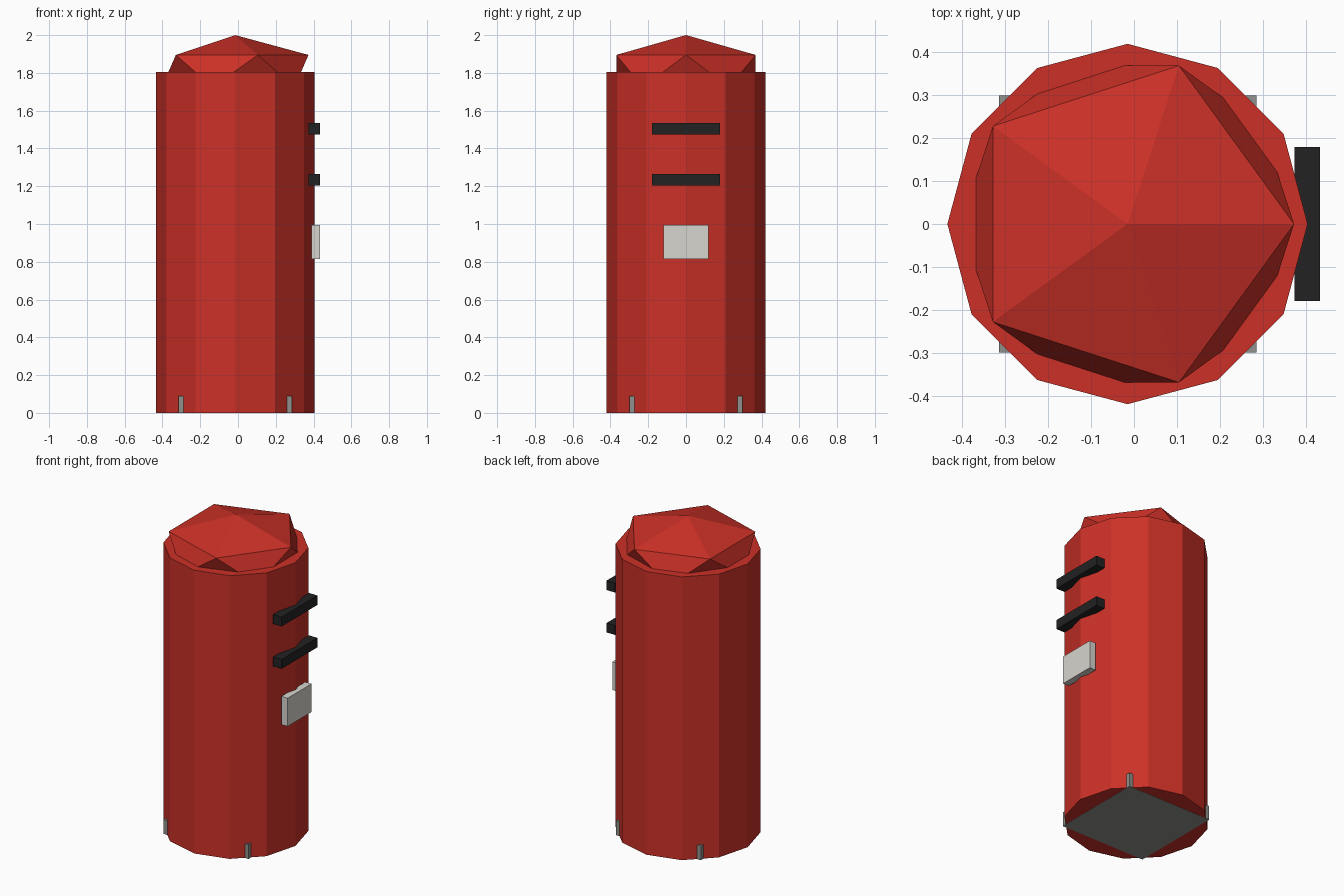
import bpy
from mathutils import Matrix

if "Cube" in bpy.data.objects:
    bpy.data.objects.remove(bpy.data.objects["Cube"])

AXIS_X = -0.015  # the body axis, offset to balance the protruding bars


def material(name, rgb):
    mat = bpy.data.materials.new(name)
    mat.use_nodes = True
    color = (*rgb, 1)
    mat.diffuse_color = color
    mat.node_tree.nodes["Principled BSDF"].inputs["Base Color"].default_value = color
    return mat


red = material("red paint", (0.6, 0.03, 0.02))
black = material("black", (0.016, 0.016, 0.016))
white = material("off white", (0.68, 0.66, 0.62))
grey = material("base grey", (0.28, 0.28, 0.26))


def finish(name, mat):
    obj = bpy.context.object
    obj.name = obj.data.name = name
    obj.data.materials.append(mat)
    return obj


def box(name, mat, center, size):
    bpy.ops.mesh.primitive_cube_add(size=1, location=center)
    obj = finish(name, mat)
    obj.data.transform(Matrix.Diagonal((*size, 1)))
    return obj


# Twelve-sided body with a corner pointing along +x
bpy.ops.mesh.primitive_cylinder_add(vertices=12, radius=0.42, depth=1.805,
                                    location=(AXIS_X, 0, 0.9025))
finish("body", red)

# Flattened faceted cap sunk into the top of the body
bpy.ops.mesh.primitive_ico_sphere_add(subdivisions=1, radius=0.434,
                                      location=(AXIS_X, 0, 1.81))
cap = finish("cap", red)
cap.data.transform(Matrix.Diagonal((1, 1, 0.19 / 0.434, 1)))

# Square base whose corners peek out of the body
box("base", grey, (AXIS_X, 0, 0.0445), (0.6, 0.6, 0.091))

# Two slot bars and a notice plate on the +x side
for label, z in (("upper", 1.505), ("lower", 1.235)):
    box(label + "_slot_bar", black, (0.404, 0, z), (0.06, 0.36, 0.06))
box("notice_plate", white, (0.412, 0, 0.905), (0.044, 0.24, 0.18))
